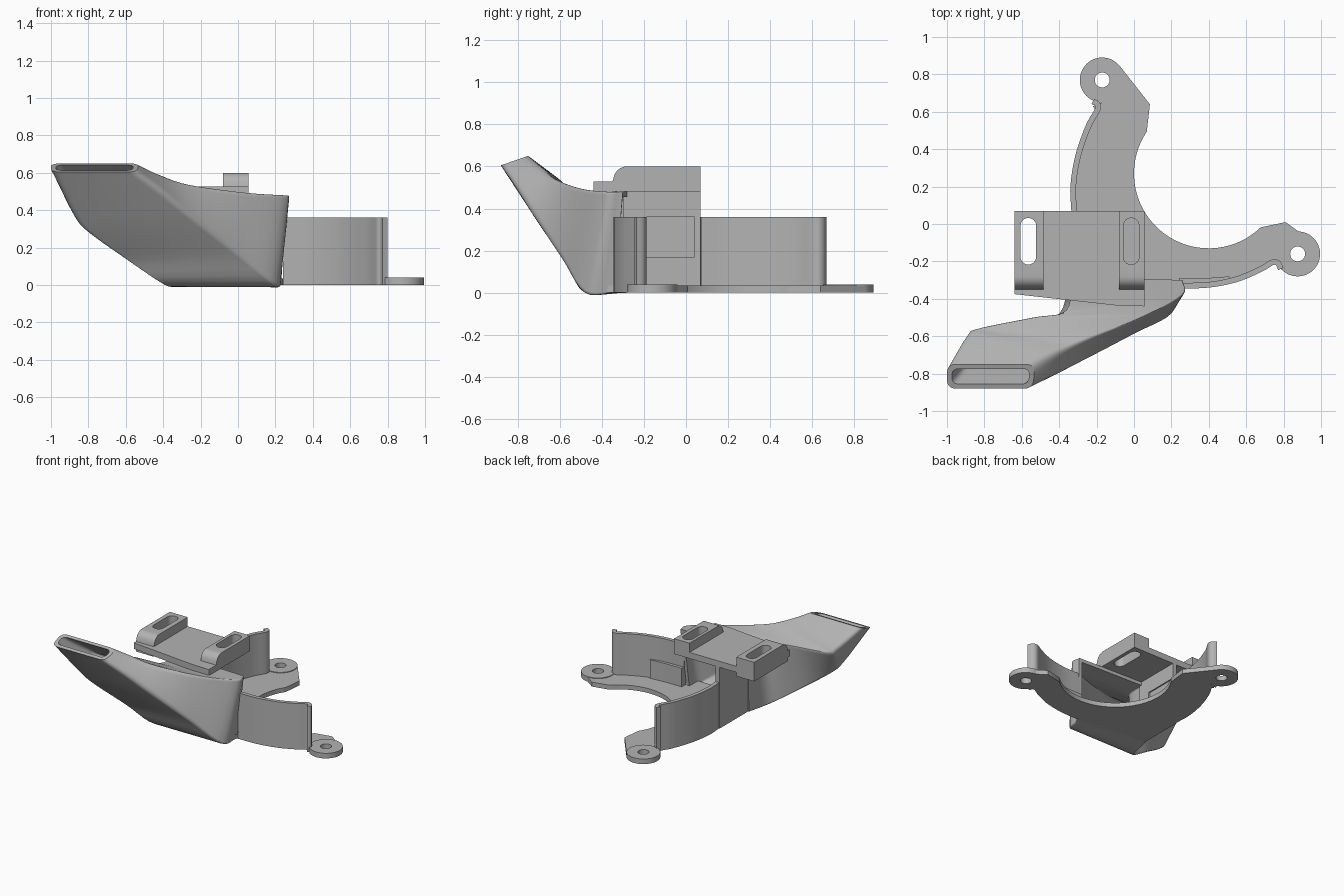
import bpy, bmesh, math
from mathutils import Vector

cube = bpy.data.objects.get("Cube")
if cube:
    bpy.data.objects.remove(cube)

grey = bpy.data.materials.new("plain_grey")
grey.use_nodes = True
colour = (0.45, 0.45, 0.45, 1)
grey.diffuse_color = colour
grey.node_tree.nodes["Principled BSDF"].inputs["Base Color"].default_value = colour


def finish(name, bm):
    bmesh.ops.recalc_face_normals(bm, faces=bm.faces)
    mesh = bpy.data.meshes.new(name)
    bm.to_mesh(mesh)
    bm.free()
    mesh.materials.append(grey)
    ob = bpy.data.objects.new(name, mesh)
    bpy.context.collection.objects.link(ob)
    return ob


def prism(name, outline, low, high, axis="z"):
    """Extrude a flat outline along z (xy outline) or x (yz outline)."""
    place = (lambda p, h: (p[0], p[1], h)) if axis == "z" else (lambda p, h: (h, p[0], p[1]))
    bm = bmesh.new()
    a = [bm.verts.new(place(p, low)) for p in outline]
    b = [bm.verts.new(place(p, high)) for p in outline]
    bm.faces.new(a)
    bm.faces.new(b)
    for i in range(len(a)):
        j = (i + 1) % len(a)
        bm.faces.new((a[i], a[j], b[j], b[i]))
    return finish(name, bm)


def spline(points, steps=6):
    """Smooth path through the points."""
    p = [Vector(q) for q in points]
    p = [2 * p[0] - p[1]] + p + [2 * p[-1] - p[-2]]
    out = []
    for i in range(1, len(p) - 2):
        for s in range(steps):
            t = s / steps
            out.append(0.5 * (2 * p[i] + (p[i + 1] - p[i - 1]) * t
                              + (2 * p[i - 1] - 5 * p[i] + 4 * p[i + 1] - p[i + 2]) * t ** 2
                              + (3 * p[i] - p[i - 1] - 3 * p[i + 1] + p[i + 2]) * t ** 3))
    return out + [p[-2]]


def arc(cx, cy, r, start, end, n):
    angles = [math.radians(start + (end - start) * i / n) for i in range(n + 1)]
    return [(cx + r * math.cos(a), cy + r * math.sin(a)) for a in angles]


def ribbon(path, width):
    """Outline of a strip of even width around a path."""
    left, right = [], []
    for i, p in enumerate(path):
        d = (path[min(i + 1, len(path) - 1)] - path[max(i - 1, 0)]).normalized()
        n = Vector((-d.y, d.x)) * width / 2
        left.append(p + n)
        right.append(p - n)
    return left + right[::-1]


def cut(ob, cutter):
    mod = ob.modifiers.new("cut", "BOOLEAN")
    mod.operation = "DIFFERENCE"
    mod.solver = "EXACT"
    mod.object = cutter
    bpy.context.view_layer.objects.active = ob
    bpy.ops.object.modifier_apply(modifier=mod.name)
    bpy.data.objects.remove(cutter)


parts = []

# Curved cradle walls, each ending in a small hook
left_path = spline([(-.32, .07), (-.325, .2), (-.3, .36), (-.245, .52), (-.195, .61), (-.195, .64), (-.22, .655)])
right_path = spline([(.24, -.33), (.4, -.325), (.55, -.295), (.68, -.24), (.74, -.205), (.77, -.21), (.785, -.24)])
parts.append(prism("left_cradle_wall", ribbon(left_path, .03), 0, .36))
parts.append(prism("right_cradle_wall", ribbon(right_path, .03), 0, .36))
parts.append(prism("right_wall_pad", [(.24, -.32), (.24, -.29), (.38, -.29), (.51, -.28), (.51, -.31)], .03, .18))

# Wall below the mount, with a shallow recess on its inner face
side = prism("mount_side_wall", [(-.34, .07), (-.305, .07), (-.305, -.3), (-.34, -.3)], 0, .5)
cut(side, prism("recess_cutter", [(-.315, .04), (-.2, .04), (-.2, -.2), (-.315, -.2)], .17, .36))
parts.append(side)

# Base plate around the round opening
plate = [(-.22, .63), (-.12, .67), (-.06, .74), (-.08, .85), (.085, .64)]
plate += arc(.4, .27, .4, 146, 314, 36)
plate += [(.81, .01), (.88, -.04), (.8, -.08), (.76, -.14), (.77, -.2)]
plate += [tuple(p) for p in right_path[24::-1]]
plate += [(.21, -.44), (-.37, -.44), (-.33, -.25)]
plate += [tuple(p) for p in left_path[:24]]
parts.append(prism("base_plate", plate, 0, .035))

# Screw ears
for name, x, y in (("back_ear", -.17, .77), ("side_ear", .875, -.16)):
    ear = prism(name, arc(x, y, .12, 0, 352.5, 47), 0, .04)
    cut(ear, prism("hole_cutter", arc(x, y, .04, 0, 345, 23), -.1, .1))
    parts.append(ear)

# Mount: slab with two raised slotted lugs
slab = prism("mount_slab", [(-.64, .07), (.055, .07), (.055, -.44), (-.1, -.435), (-.64, -.375)], .48, .528)
lugs = []
for name, x0, x1, low in (("outer_lug", -.64, -.485, .45), ("inner_lug", -.08, .055, .5)):
    profile = [(.07, low), (.07, .6)] + arc(-.28, .535, .065, 90, 170, 8) + [(-.35, .525), (-.35, low)]
    lugs.append(prism(name, profile, x0, x1, "x"))
for lug, x in zip(lugs, (-.565, -.015)):
    slot = arc(x, -.01, .042, 0, 180, 12) + arc(x, -.175, .042, 180, 360, 12)
    for ob in (lug, slab):
        cut(ob, prism("slot_cutter", slot, .3, .8))
parts += lugs + [slab]

# Duct: four corner paths (bottom left, bottom right, top right, top left)
corner_paths = [
    [(-.35, -.28, 0), (-.4, -.48, 0), (-.6, -.56, .13), (-.8, -.66, .27), (-.88, -.72, .36), (-1, -.88, .605)],
    [(.23, -.34, 0), (.2, -.48, 0), (0, -.59, .165), (-.25, -.727, .37), (-.4, -.81, .5), (-.54, -.88, .605)],
    [(.26, -.3, .48), (.26, -.38, .48), (.05, -.5, .495), (-.25, -.62, .54), (-.42, -.69, .6), (-.53, -.75, .65)],
    [(-.34, -.28, .48), (-.36, -.46, .48), (-.55, -.5, .49), (-.84, -.555, .49), (-.9, -.59, .53), (-1, -.75, .65)],
]


def inset(corners, w):
    out = []
    for i, c in enumerate(corners):
        a = (corners[i - 1] - c).normalized()
        b = (corners[(i + 1) % 4] - c).normalized()
        out.append(c + (a + b) * w)
    return out


def rounded(corners, r, n=5):
    out = []
    for i, c in enumerate(corners):
        a = c + (corners[i - 1] - c).normalized() * r
        b = c + (corners[(i + 1) % 4] - c).normalized() * r
        for k in range(n + 1):
            t = k / n
            out.append(a * (1 - t) ** 2 + c * 2 * t * (1 - t) + b * t ** 2)
    return out


sections = list(zip(*[spline(p, 5) for p in corner_paths]))
outer, inner = [], []
for i, s in enumerate(sections):
    f = i / (len(sections) - 1)
    outer.append(rounded(s, .008 + .042 * f))
    inner.append(rounded(inset(s, .026), .008 + .03 * f))

bm = bmesh.new()
loops = [[bm.verts.new(p) for p in ring] for ring in outer + inner[::-1]]
for i, a in enumerate(loops):
    b = loops[(i + 1) % len(loops)]
    for j in range(len(a)):
        k = (j + 1) % len(a)
        bm.faces.new((a[j], a[k], b[k], b[j]))
parts.append(finish("air_duct", bm))

# Smooth curved faces, keep edges sharp
bpy.ops.object.select_all(action="DESELECT")
for ob in parts:
    ob.select_set(True)
bpy.context.view_layer.objects.active = parts[0]
bpy.ops.object.shade_smooth_by_angle(angle=math.radians(30))
